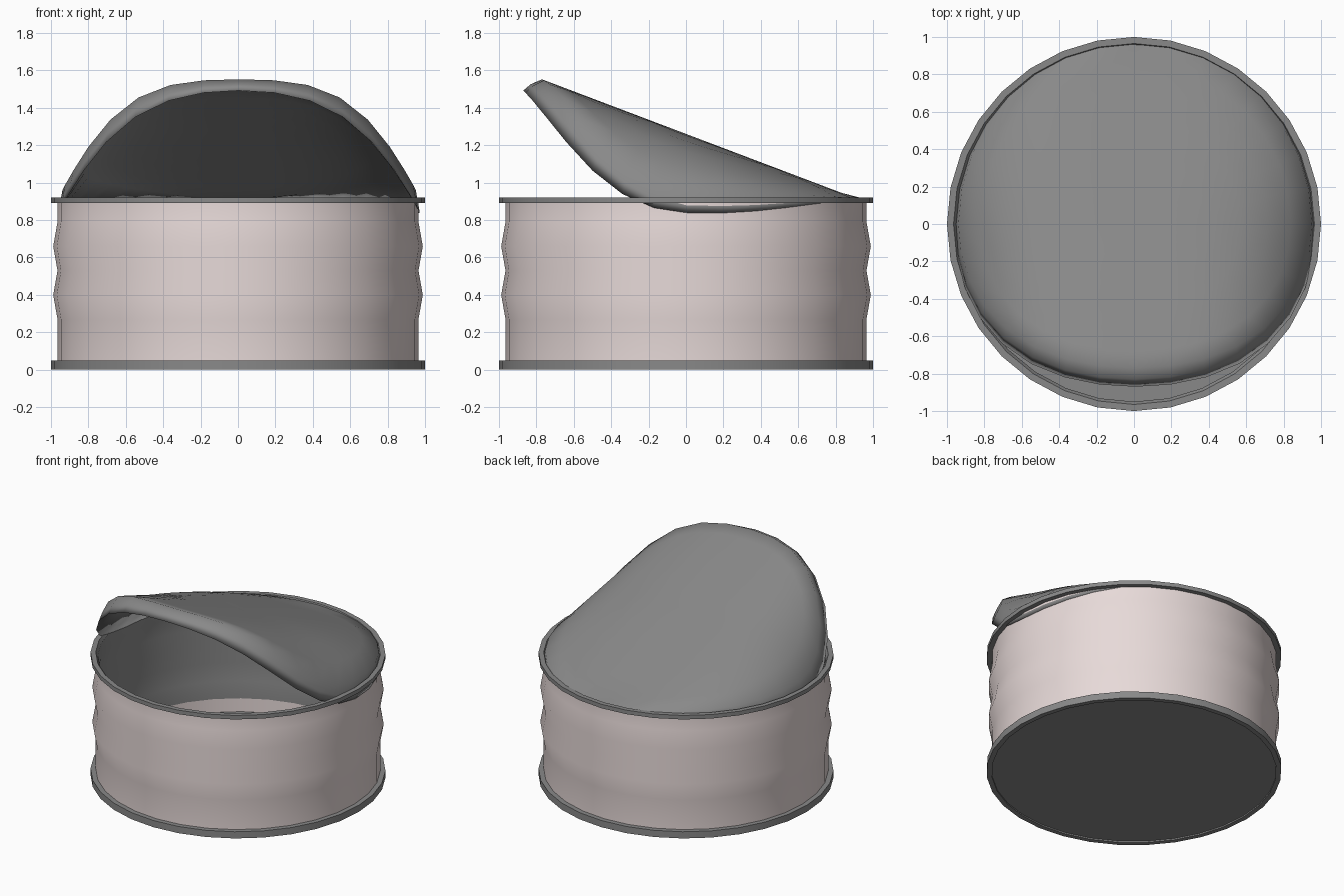
import bpy, math

if "Cube" in bpy.data.objects:
    bpy.data.objects.remove(bpy.data.objects["Cube"])

SEG = 32


def material(name, color):
    mat = bpy.data.materials.new(name)
    mat.diffuse_color = (*color, 1)
    mat.use_nodes = True
    mat.node_tree.nodes["Principled BSDF"].inputs["Base Color"].default_value = mat.diffuse_color
    return mat


pink = material("pale_pink_paint", (0.80, 0.70, 0.69))
steel = material("dark_steel", (0.25, 0.25, 0.25))


def make_object(name, verts, faces, mat, angle=35):
    mesh = bpy.data.meshes.new(name)
    mesh.from_pydata(verts, [], faces)
    mesh.validate()
    obj = bpy.data.objects.new(name, mesh)
    bpy.context.collection.objects.link(obj)
    mesh.materials.append(mat)
    bpy.ops.object.select_all(action='DESELECT')
    obj.select_set(True)
    bpy.context.view_layer.objects.active = obj
    bpy.ops.object.shade_smooth_by_angle(angle=math.radians(angle))
    return obj


def skin(rows, closed=False):
    """Quads between consecutive rings of SEG points."""
    verts = [p for row in rows for p in row]
    n = len(rows)
    faces = []
    for r in range(n if closed else n - 1):
        a, b = r * SEG, ((r + 1) % n) * SEG
        for i in range(SEG):
            j = (i + 1) % SEG
            faces.append((a + i, a + j, b + j, b + i))
    return verts, faces


def circle(r, z):
    return [(r * math.cos(i * math.tau / SEG), r * math.sin(i * math.tau / SEG), z)
            for i in range(SEG)]


def lathe(name, profile, mat, closed=False):
    return make_object(name, *skin([circle(r, z) for r, z in profile], closed), mat)


def disc(name, r, z, up=True):
    face = tuple(range(SEG))
    return make_object(name, circle(r, z), [face if up else face[::-1]], steel)


# Can wall with two bulging ribs, and its lining
wall = [(0.965, 0.03), (0.965, 0.27), (0.988, 0.40), (0.965, 0.53),
        (0.988, 0.66), (0.965, 0.79), (0.965, 0.90)]
lathe("can_wall", wall, pink)
inner = [(r - 0.015, z) for r, z in wall]
lathe("inner_wall", inner[:0:-1] + [(0.95, 0.14)], steel)
lathe("inner_wall_foot", [(0.95, 0.14), (0.95, 0.04)], pink)

# Top and bottom rims
lathe("top_rim", [(0.95, 0.89), (1.0, 0.89), (1.0, 0.92), (0.965, 0.92)], steel, True)
lathe("bottom_rim", [(0.965, 0.0), (1.0, 0.0), (1.0, 0.05), (0.965, 0.05)], steel, True)

# Base
disc("base_underside", 0.966, 0.01, up=False)
disc("inner_floor", 0.955, 0.04)


# Peeled lid: straight ridge from back to front, flanks drooping to the rim
def lid_height(x, y):
    ridge = max(0.0, 0.92 - y) * 0.379
    width = 0.98 * math.sqrt(max(1e-4, 1 - (max(y, 0) / 0.98) ** 2))
    return 0.912 + ridge * max(0.0, 1 - abs(x / width) ** 4)


def lid_ring(s, rx, back, front, corner, sink=0.0):
    ring = []
    for i in range(SEG):
        a = i * math.tau / SEG
        c = math.sin(a)
        k = s * (1 + corner * math.sin(2 * a) ** 2) if c < 0 else s
        x, y = k * rx * math.cos(a), k * c * (back if c > 0 else front)
        ring.append((x, y, lid_height(x, y) - sink))
    return ring


scales = (0.01, 0.2, 0.4, 0.6, 0.75, 0.88, 1.0)
top = [lid_ring(s, 0.945, 0.96, 0.77, 0.03) for s in scales]
under = [lid_ring(s, 0.93, 0.945, 0.78, 0.03, 0.03) for s in scales[:-1]]

# Down-turned rounded lip joining the top and the underside
lip = []
for i, (x, y, z) in enumerate(lid_ring(1.0, 0.966, 0.965, 0.87, 0.04)):
    a = i * math.tau / SEG
    side, c = abs(math.cos(a)), math.sin(a)
    drop = (0.06 + 0.06 * side ** 2) * (1 - max(0, c) ** 2)
    drop += 0.12 * (side * min(0, c)) ** 2
    lip.append((x, y, top[-1][i][2] - drop))
mid = [tuple(p * 0.4 + q * 0.6 for p, q in zip(u, v)) for u, v in zip(top[-1], lip)]
mid = [(x, y, z + 0.01 * (z > 0.93)) for x, y, z in mid]

verts, faces = skin(under + [lip, mid] + top[::-1])
faces.append(tuple(range(SEG))[::-1])
faces.append(tuple(range(len(verts) - SEG, len(verts))))
lid = make_object("peeled_lid", verts, faces, steel, 180)
lid.location.x = 0.006
